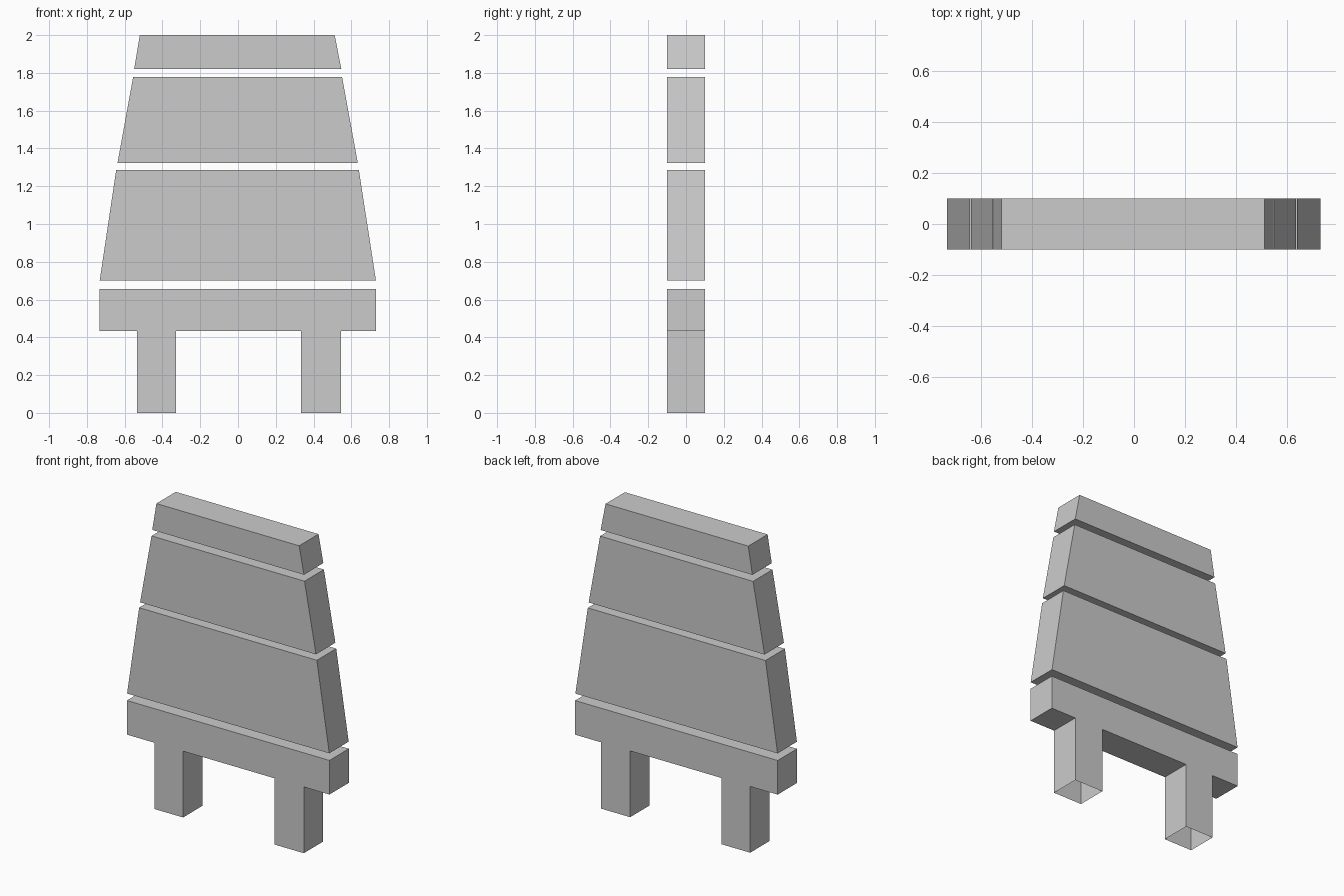
import bpy, bmesh

if "Cube" in bpy.data.objects:
    bpy.data.objects.remove(bpy.data.objects["Cube"])

grey = bpy.data.materials.new("plain grey")
grey.diffuse_color = (0.6, 0.6, 0.6, 1)
grey.use_nodes = True
grey.node_tree.nodes["Principled BSDF"].inputs["Base Color"].default_value = grey.diffuse_color
HALF = 0.1  # half thickness along y


def slab(name, profile, open_base=False):
    """Extrude an x-z outline through the thickness of the board."""
    bm = bmesh.new()
    face = bm.faces.new([bm.verts.new((x, -HALF, z)) for x, z in profile])
    out = bmesh.ops.extrude_face_region(bm, geom=[face], use_keep_orig=True)
    moved = [v for v in out["geom"] if isinstance(v, bmesh.types.BMVert)]
    bmesh.ops.translate(bm, verts=moved, vec=(0, 2 * HALF, 0))
    bmesh.ops.recalc_face_normals(bm, faces=bm.faces)
    if open_base:  # the feet are hollow underneath
        feet = [f for f in bm.faces if all(v.co.z < 0.001 for v in f.verts)]
        bmesh.ops.delete(bm, geom=feet, context='FACES')
    mesh = bpy.data.meshes.new(name)
    bm.to_mesh(mesh)
    bm.free()
    mesh.materials.append(grey)
    obj = bpy.data.objects.new(name, mesh)
    bpy.context.collection.objects.link(obj)


# Bottom rail with its two legs
slab("rail_with_legs", [
    (-0.733, 0.433), (-0.534, 0.433), (-0.534, 0), (-0.327, 0), (-0.327, 0.433),
    (0.334, 0.433), (0.334, 0), (0.546, 0), (0.546, 0.433),
    (0.731, 0.433), (0.731, 0.656), (-0.733, 0.656)], open_base=True)

# Tapering boards: bottom z, top z, bottom x range, top x range
boards = {
    "lower_board": (0.702, 1.286, -0.732, 0.730, -0.645, 0.640),
    "middle_board": (1.323, 1.779, -0.638, 0.634, -0.555, 0.551),
    "top_board": (1.820, 2.0, -0.550, 0.547, -0.520, 0.512),
}
for name, (z0, z1, a, b, c, d) in boards.items():
    slab(name, [(a, z0), (b, z0), (d, z1), (c, z1)])
